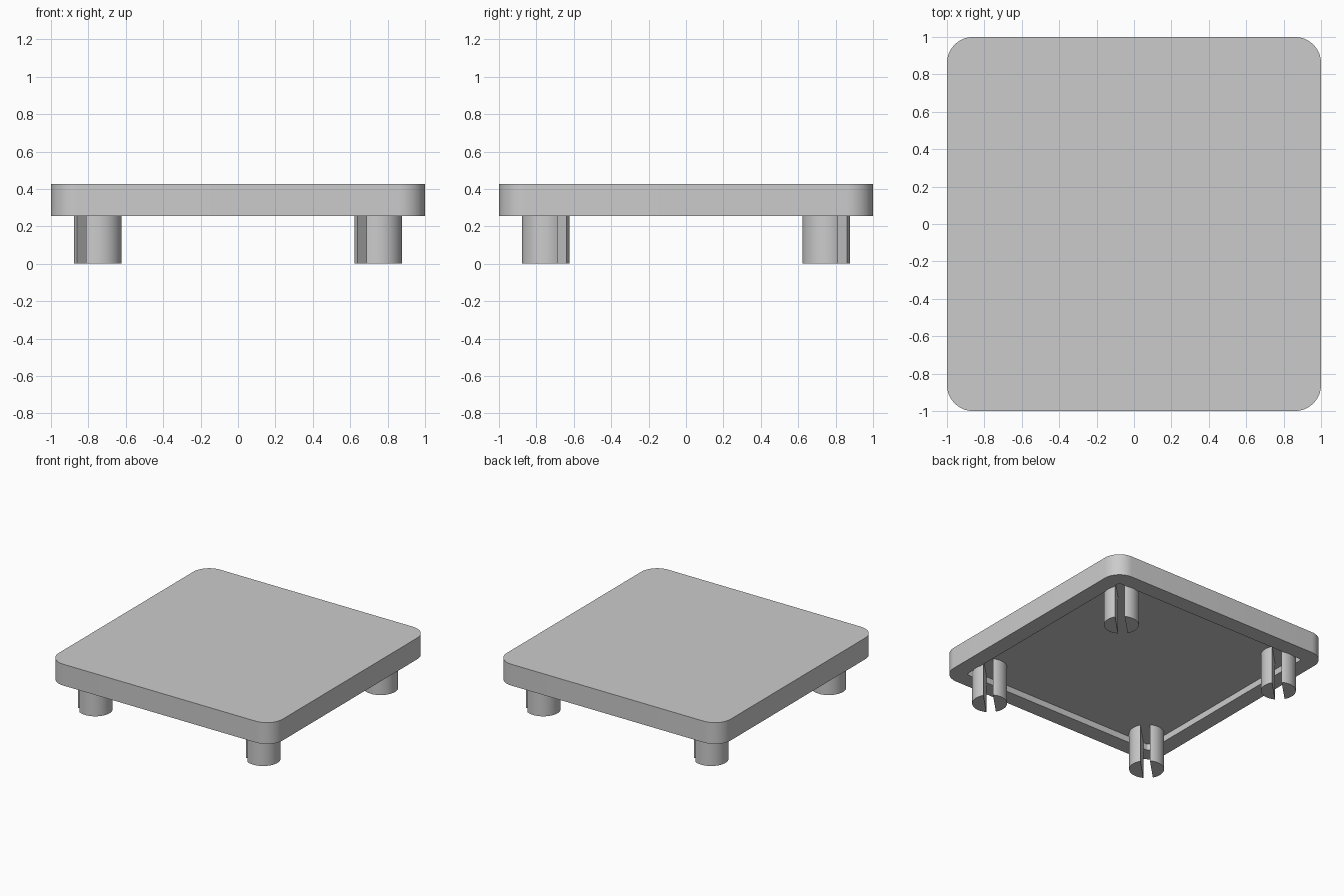
import bpy
import bmesh
from math import pi, sin, cos, asin

if "Cube" in bpy.data.objects:
    bpy.data.objects.remove(bpy.data.objects["Cube"], do_unlink=True)

UNDERSIDE, TOP = 0.255, 0.427      # plate heights
CEILING = UNDERSIDE + 0.05         # roof of the shallow recess
LEG_RADIUS, LEG_OFFSET, SLOT_HALF = 0.128, 0.75, 0.035

grey = bpy.data.materials.new("light grey plastic")
grey.use_nodes = True
grey.diffuse_color = (0.6, 0.6, 0.6, 1)
grey.node_tree.nodes["Principled BSDF"].inputs["Base Color"].default_value = (0.6, 0.6, 0.6, 1)


def arc(cx, cy, radius, start, end, steps):
    angles = [start + (end - start) * i / steps for i in range(steps + 1)]
    return [(cx + radius * cos(a), cy + radius * sin(a)) for a in angles]


def rounded_square(half, radius):
    points = []
    for i, (sx, sy) in enumerate([(1, 1), (-1, 1), (-1, -1), (1, -1)]):
        c = half - radius
        points += arc(sx * c, sy * c, radius, i * pi / 2, (i + 1) * pi / 2, 12)
    return points


def loft(bm, rings):
    """Join (outline, height) rings in order and cap both ends."""
    loops = [[bm.verts.new((x, y, z)) for x, y in outline] for outline, z in rings]
    for a, b in zip(loops, loops[1:]):
        for i in range(len(a)):
            j = (i + 1) % len(a)
            bm.faces.new((a[i], a[j], b[j], b[i]))
    bm.faces.new(loops[0][::-1])
    bm.faces.new(loops[-1])


def finish(bm, name):
    bmesh.ops.recalc_face_normals(bm, faces=bm.faces)
    mesh = bpy.data.meshes.new(name)
    bm.to_mesh(mesh)
    bm.free()
    mesh.materials.append(grey)
    obj = bpy.data.objects.new(name, mesh)
    bpy.context.collection.objects.link(obj)
    bpy.ops.object.select_all(action="DESELECT")
    obj.select_set(True)
    bpy.context.view_layer.objects.active = obj
    bpy.ops.object.shade_smooth_by_angle()


# Plate with rounded corners and a recessed underside
outer, inner = rounded_square(1, 0.14), rounded_square(0.87, 0.02)
bm = bmesh.new()
loft(bm, [(outer, TOP), (outer, UNDERSIDE), (inner, UNDERSIDE), (inner, CEILING)])
finish(bm, "plate")

# Round legs, each split in two by a slot along the same diagonal
edge = asin(SLOT_HALF / LEG_RADIUS)
for y, row in ((-LEG_OFFSET, "front"), (LEG_OFFSET, "back")):
    for x, side in ((LEG_OFFSET, "left"), (-LEG_OFFSET, "right")):
        bm = bmesh.new()
        for turn in (pi / 4, 5 * pi / 4):
            half = arc(x, y, LEG_RADIUS, turn + edge, turn + pi - edge, 24)
            loft(bm, [(half, 0), (half, CEILING + 0.01)])
        finish(bm, f"{row}_{side}_leg")
